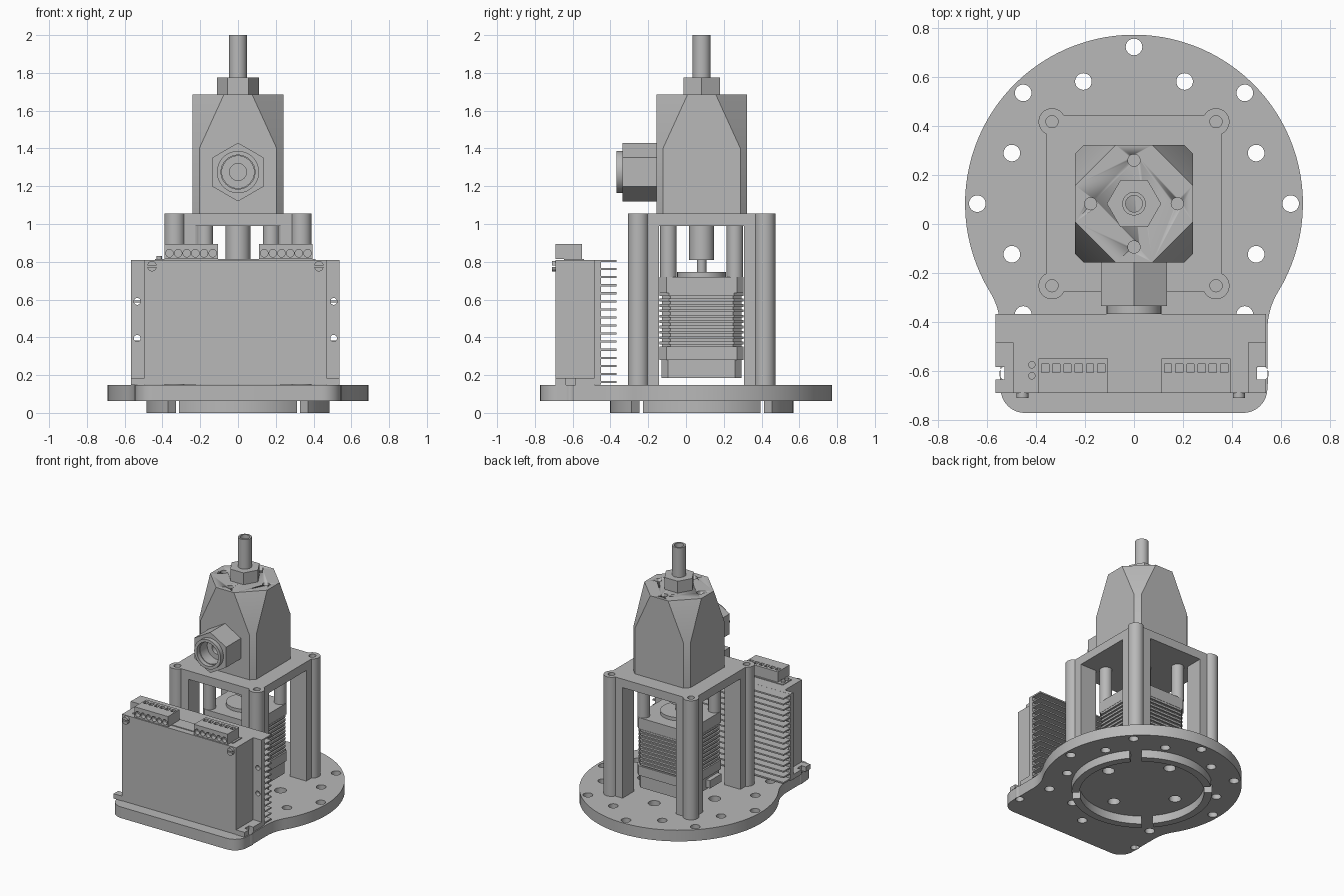
import bpy, bmesh
from math import cos, sin, pi, radians, sqrt

cube = bpy.data.objects.get("Cube")
if cube:
    bpy.data.objects.remove(cube)

grey = bpy.data.materials.new("machined grey")
grey.use_nodes = True
grey.diffuse_color = (0.48, 0.48, 0.48, 1)
grey.node_tree.nodes["Principled BSDF"].inputs["Base Color"].default_value = (0.48, 0.48, 0.48, 1)

CY = 0.083      # y of the main vertical axis
DX = -0.0135    # x centre of the driver unit


def arc(cx, cy, r, a0, a1, n=12):
    return [(cx + r * cos(radians(a0 + (a1 - a0) * i / n)),
             cy + r * sin(radians(a0 + (a1 - a0) * i / n))) for i in range(n + 1)]


def circle(cx, cy, r, n=32, start=0):
    return arc(cx, cy, r, start, start + 360, n)[:-1]


def rect(x0, x1, y0, y1):
    return [(x0, y0), (x1, y0), (x1, y1), (x0, y1)]


def chamfered(h, c, cy=CY):
    """Square of half width h with corners cut by c."""
    pts = [(h, c - h), (h, h - c), (h - c, h), (c - h, h),
           (-h, h - c), (-h, c - h), (c - h, -h), (h - c, -h)]
    return [(x, y + cy) for x, y in pts]


def finish(ob):
    ob.data.materials.clear()
    ob.data.materials.append(grey)
    bpy.ops.object.select_all(action='DESELECT')
    ob.select_set(True)
    bpy.context.view_layer.objects.active = ob
    bpy.ops.object.shade_smooth_by_angle(angle=radians(30))
    return ob


def prism(name, loops, low, high, forward=False):
    """Extrude filled loops (inner loops are holes) along z, or towards the front."""
    cu = bpy.data.curves.new(name, 'CURVE')
    cu.dimensions, cu.fill_mode = '2D', 'BOTH'
    cu.extrude = (high - low) / 2
    for loop in loops:
        sp = cu.splines.new('POLY')
        sp.points.add(len(loop) - 1)
        for p, (x, y) in zip(sp.points, loop):
            p.co = (x, y, 0, 1)
        sp.use_cyclic_u = True
    ob = bpy.data.objects.new(name, cu)
    bpy.context.collection.objects.link(ob)
    mid = (low + high) / 2
    ob.location = (0, -mid, 0) if forward else (0, 0, mid)
    ob.rotation_euler = (pi / 2 if forward else 0, 0, 0)
    bpy.ops.object.select_all(action='DESELECT')
    ob.select_set(True)
    bpy.context.view_layer.objects.active = ob
    bpy.ops.object.convert(target='MESH')
    ob = bpy.context.view_layer.objects.active
    bm = bmesh.new()
    bm.from_mesh(ob.data)
    bmesh.ops.remove_doubles(bm, verts=bm.verts, dist=0.0001)
    bmesh.ops.recalc_face_normals(bm, faces=bm.faces)
    bm.to_mesh(ob.data)
    bm.free()
    return finish(ob)


# Base plate: a disc blending into a rounded front tab
R, W, F = 0.69, 0.545, 0.3
fx = W + F
fy = CY - sqrt((R + F) ** 2 - fx ** 2)
turn = math_angle = -30.0
a = -math_angle
a = 31.4
right_side = arc(W - 0.1, -0.672, 0.1, -90, 0, 8) + arc(fx, fy, F, 180, 180 - a, 10)
outline = right_side + arc(0, CY, R, -a, 180 + a, 72)[1:-1]
outline += [(-x, y) for x, y in reversed(right_side)]
holes = [circle(sx * 0.52, -0.61, 0.03, 20) for sx in (-1, 1)]
for k in range(8):
    for rad, ang in ((0.64, 45 * k), (0.54, 45 * k + 22.5)):
        holes.append(circle(rad * cos(radians(ang)), CY + rad * sin(radians(ang)), 0.034, 24))
for k in range(4):
    holes.append(circle(0.3 * cos(k * pi / 2), CY + 0.3 * sin(k * pi / 2), 0.042, 24))
prism("base_plate", [outline] + holes, 0.062, 0.147)

# Locating ring under the plate, split at the diagonals
prism("locating_ring", [arc(0, CY, 0.485, q - 40, q + 40, 18) + arc(0, CY, 0.43, q + 40, q - 40, 18)
                        for q in (0, 90, 180, 270)], 0, 0.064)

# Support frame: top plate and four legs with round corner bosses
def corner(sx, sy, base):
    c = 0.335
    return arc(sx * c, CY + sy * c, 0.055, base - 63, base + 153, 20)


corners = [(1, 1, 0), (-1, 1, 90), (-1, -1, 180), (1, -1, 270)]
screw_holes = [circle(sx * 0.335, CY + sy * 0.335, 0.025, 20) for sx, sy, b in corners]
top_holes = [circle(0, CY, 0.03, 20)]
prism("frame_top", [sum((corner(*c) for c in corners), [])] + screw_holes, 0.99, 1.055)
for (sx, sy, b), hole in zip(corners, screw_holes):
    inner = [(0.225, 0.36), (0.225, 0.225), (0.36, 0.225)]
    if sx * sy < 0:
        inner.reverse()
    leg = corner(sx, sy, b) + [(sx * x, CY + sy * y) for x, y in inner]
    prism("frame_leg", [leg, hole], 0.147, 0.99)

# Motor: end caps, laminated stack, hub, shaft, coupling and hanging posts
prism("motor_bottom_cap", [chamfered(0.212, 0.035)], 0.185, 0.28)
prism("motor_lower_body", [chamfered(0.222, 0.035)], 0.28, 0.352)
prism("motor_core", [chamfered(0.21, 0.045)], 0.35, 0.64)
for i in range(10):
    z = 0.362 + i * 0.0285
    prism("motor_lamination", [chamfered(0.222, 0.05)], z, z + 0.015)
prism("motor_top_cap", [chamfered(0.222, 0.035)], 0.635, 0.72)
prism("motor_hub", [circle(0, CY, 0.13)], 0.72, 0.745)
prism("motor_shaft", [circle(0, CY, 0.025, 20)], 0.745, 0.82)
prism("shaft_coupling", [circle(0, CY, 0.066)], 0.81, 0.99)
for sx, sy, b in corners:
    prism("motor_post", [circle(sx * 0.176, CY + sy * 0.176, 0.044, 24)], 0.72, 0.99)
prism("motor_connector", [rect(-0.245, -0.21, -0.08, 0.06)], 0.2, 0.26)

# Pump head: square block whose corners slope in towards the top
bm = bmesh.new()
rings = [[bm.verts.new((x, y, z)) for x, y in chamfered(0.24, c)]
         for z, c in ((1.055, 0.035), (1.4, 0.035), (1.685, 0.165))]
bm.faces.new(reversed(rings[0]))
bm.faces.new(rings[-1])
for lo, hi in zip(rings, rings[1:]):
    for i in range(8):
        j = (i + 1) % 8
        bm.faces.new((lo[i], lo[j], hi[j], hi[i]))
mesh = bpy.data.meshes.new("pump_head")
bm.to_mesh(mesh)
bm.free()
head = bpy.data.objects.new("pump_head", mesh)
bpy.context.collection.objects.link(head)
cutter = prism("head_hole_cutter", [circle(0.177 * cos(k * pi / 2), CY + 0.177 * sin(k * pi / 2), 0.025, 20)
                                    for k in range(4)], 1.6, 1.75)
cut = head.modifiers.new("bolt_holes", 'BOOLEAN')
cut.object, cut.operation, cut.solver = cutter, 'DIFFERENCE', 'EXACT'
finish(head)
bpy.ops.object.modifier_apply(modifier="bolt_holes")
bpy.data.objects.remove(cutter)

# Top fitting
prism("top_nut", [circle(0, CY, 0.111, 6), circle(0, CY, 0.036)], 1.685, 1.775)
prism("top_tube", [circle(0, CY, 0.048), circle(0, CY, 0.034)], 1.775, 2.0)

# Front outlet fitting
OZ = 1.275
prism("outlet_nut", [circle(0, OZ, 0.155, 6, 90), circle(0, OZ, 0.085)], 0.155, 0.335, True)
prism("outlet_collar", [circle(0, OZ, 0.112), circle(0, OZ, 0.09)], 0.335, 0.368, True)
prism("outlet_seat", [circle(0, OZ, 0.086), circle(0, OZ, 0.045)], 0.157, 0.25, True)

# Driver unit: cover, heat sink with fins, slotted feet
prism("driver_cover", [rect(DX - 0.481, DX + 0.481, 0.15, 0.81)], 0.485, 0.69, True)
flange_holes = [circle(DX + s * 0.52, z, 0.018, 20) for s in (-1, 1) for z in (0.395, 0.59)]
prism("heat_sink_plate", [rect(DX - 0.552, DX + 0.552, 0.15, 0.81)] + flange_holes, 0.45, 0.485, True)
for i in range(16):
    z = 0.158 + i * 0.0427
    prism("heat_sink_fin", [rect(DX - 0.552, DX + 0.552, -0.452, -0.367)], z, z + 0.011)
for s in (-1, 1):
    foot = [(0.48, -0.485), (0.552, -0.485), (0.552, -0.585), (0.515, -0.585),
            (0.515, -0.635), (0.552, -0.635), (0.552, -0.69), (0.48, -0.69)]
    prism("driver_foot", [[(DX + s * x, y) for x, y in foot]], 0.148, 0.185)
    # Slotted screw head
    prism("cover_screw", [arc(DX + s * 0.442, 0.777 + d * 0.004, 0.024, 0, d * 180) for d in (-1, 1)],
          0.69, 0.71, True)

# Terminal blocks with screw wells on top and wire entries in front
prism("terminal_board", [rect(-0.44, 0.41, -0.645, -0.54)], 0.81, 0.816)
for x0 in (-0.39, 0.112):
    xs = [x0 + 0.027 + i * 0.0458 for i in range(6)]
    prism("terminal_base", [rect(x0, x0 + 0.283, -0.625, -0.55)], 0.81, 0.826)
    prism("terminal_front", [rect(x0, x0 + 0.283, 0.815, 0.875)]
          + [circle(x, 0.845, 0.02, 20) for x in xs], 0.655, 0.69, True)
    prism("terminal_body", [rect(x0, x0 + 0.283, -0.657, -0.55)], 0.815, 0.876)
    prism("terminal_top", [rect(x0, x0 + 0.283, -0.69, -0.55)]
          + [rect(x - 0.015, x + 0.015, -0.606, -0.572) for x in xs], 0.874, 0.895)
for y in (-0.575, -0.62):
    prism("indicator_light", [circle(-0.417, y, 0.015, 20)], 0.81, 0.83)
